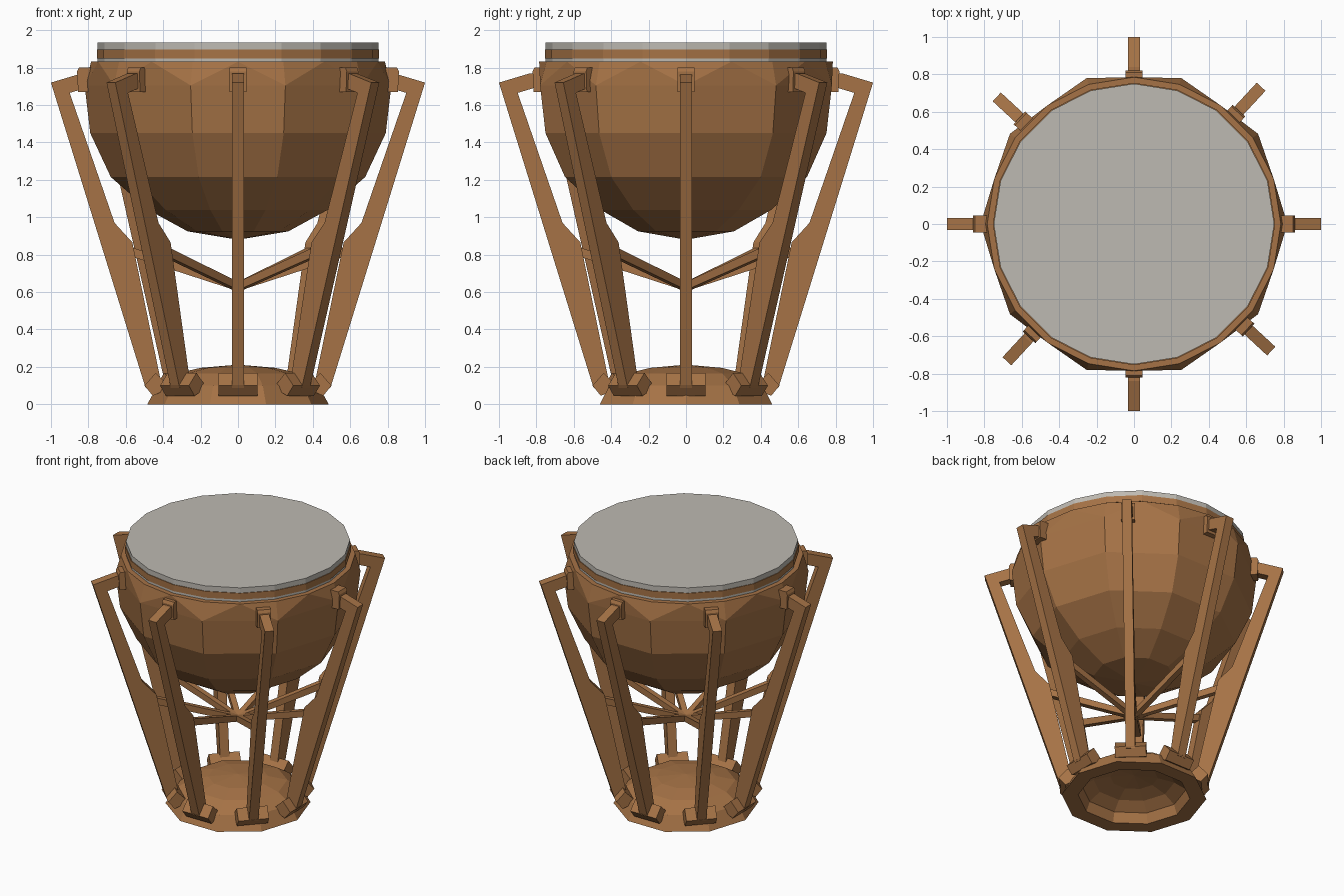
import bpy, bmesh, math
from mathutils import Vector, Matrix

if "Cube" in bpy.data.objects:
    bpy.data.objects.remove(bpy.data.objects["Cube"])


def material(name, col):
    m = bpy.data.materials.new(name)
    m.diffuse_color = (*col, 1)
    m.use_nodes = True
    m.node_tree.nodes["Principled BSDF"].inputs["Base Color"].default_value = m.diffuse_color
    return m


WOOD = material("warm brown wood", (0.381, 0.171, 0.061))
SKIN = material("pale grey skin", (0.515, 0.491, 0.445))


def finish(name, bm, mat):
    bmesh.ops.recalc_face_normals(bm, faces=bm.faces)
    me = bpy.data.meshes.new(name)
    bm.to_mesh(me)
    bm.free()
    me.materials.append(mat)
    ob = bpy.data.objects.new(name, me)
    bpy.context.collection.objects.link(ob)
    return ob


def ring(bm, r, z, n):
    return [bm.verts.new((r * math.cos(2 * math.pi * i / n),
                          r * math.sin(2 * math.pi * i / n), z)) for i in range(n)]


def bridge(bm, a, b):
    n = len(a)
    for i in range(n):
        j = (i + 1) % n
        bm.faces.new((a[i], a[j], b[j], b[i]))


def fan(bm, loop, z):
    c = bm.verts.new((0, 0, z))
    for i in range(len(loop)):
        bm.faces.new((loop[i], loop[(i + 1) % len(loop)], c))


def lathe(bm, profile, n):
    rings = [ring(bm, r, z, n) for r, z in profile]
    for a, b in zip(rings, rings[1:]):
        bridge(bm, a, b)
    return rings


def disc(name, r, z0, z1, mat):
    bm = bmesh.new()
    lo, hi = lathe(bm, [(r, z0), (r, z1)], 20)
    bm.faces.new(lo)
    bm.faces.new(hi)
    return finish(name, bm, mat)


def slab(name, pts, width, angle, mat):
    """Extrude a radius/height outline sideways and turn it round the z axis."""
    bm = bmesh.new()
    sides = [[bm.verts.new((r, s * width / 2, z)) for r, z in pts] for s in (-1, 1)]
    bridge(bm, sides[0], sides[1])
    for s in sides:
        bm.faces.new(s)
    bm.transform(Matrix.Rotation(angle, 4, 'Z'))
    return finish(name, bm, mat)


# kettle bowl: ten sides below, twenty at the lip
bm = bmesh.new()
rings = lathe(bm, [(0.82, 1.705), (0.79, 1.45), (0.68, 1.215),
                   (0.48, 1.04), (0.27, 0.925)], 10)
fan(bm, rings[-1], 0.88)
lip = ring(bm, 0.785, 1.832, 20)
low = rings[0]
for i in range(10):
    a, b = low[i], low[(i + 1) % 10]
    u, m, v = lip[2 * i], lip[2 * i + 1], lip[(2 * i + 2) % 20]
    for f in ((a, m, u), (a, b, m), (b, v, m)):
        bm.faces.new(f)
bm.faces.new(lip)
finish("kettle_bowl", bm, WOOD)

# drum head, hoop and the skin edge under it
disc("skin_edge", 0.75, 1.825, 1.85, SKIN)
disc("hoop", 0.755, 1.85, 1.897, WOOD)
disc("drum_head", 0.75, 1.897, 1.935, SKIN)

# hollow domed base
bm = bmesh.new()
r = lathe(bm, [(0.20, 0.195), (0.33, 0.165), (0.43, 0.10), (0.485, 0.0),
               (0.375, 0.0), (0.35, 0.07), (0.27, 0.12), (0.16, 0.15)], 10)
fan(bm, r[0], 0.212)
fan(bm, r[-1], 0.165)
finish("domed_base", bm, WOOD)

# eight legs, each with a lug, foot block and strut
LEG = [(0.80, 1.768), (0.84, 1.768), (1.0, 1.72), (0.495, 0.09), (0.41, 0.11),
       (0.565, 0.866), (0.66, 0.97), (0.90, 1.665), (0.80, 1.695)]
FOOT = [(0.50, 0.10), (0.44, 0.168), (0.36, 0.09), (0.455, 0.045)]
STRUT = [(0.585, 0.845), (0.585, 0.795), (0.0, 0.605), (0.0, 0.648)]
for k in range(8):
    ang = math.radians(45 * k + (2.2 if k % 2 else 0))
    # distance to the ten-sided bowl wall in this direction
    off = (ang % math.radians(36)) - math.radians(18)
    wall = 0.78 / math.cos(off)
    lug = [(wall - 0.06, 1.80), (wall + 0.03, 1.80), (wall + 0.04, 1.78),
           (wall + 0.035, 1.67), (wall - 0.06, 1.67)]
    slab(f"leg_{k + 1}", LEG, 0.064, ang, WOOD)
    slab(f"lug_{k + 1}", lug, 0.092, ang, WOOD)
    slab(f"foot_block_{k + 1}", FOOT, 0.21, ang, WOOD)
    slab(f"strut_{k + 1}", STRUT, 0.04, ang, WOOD)
